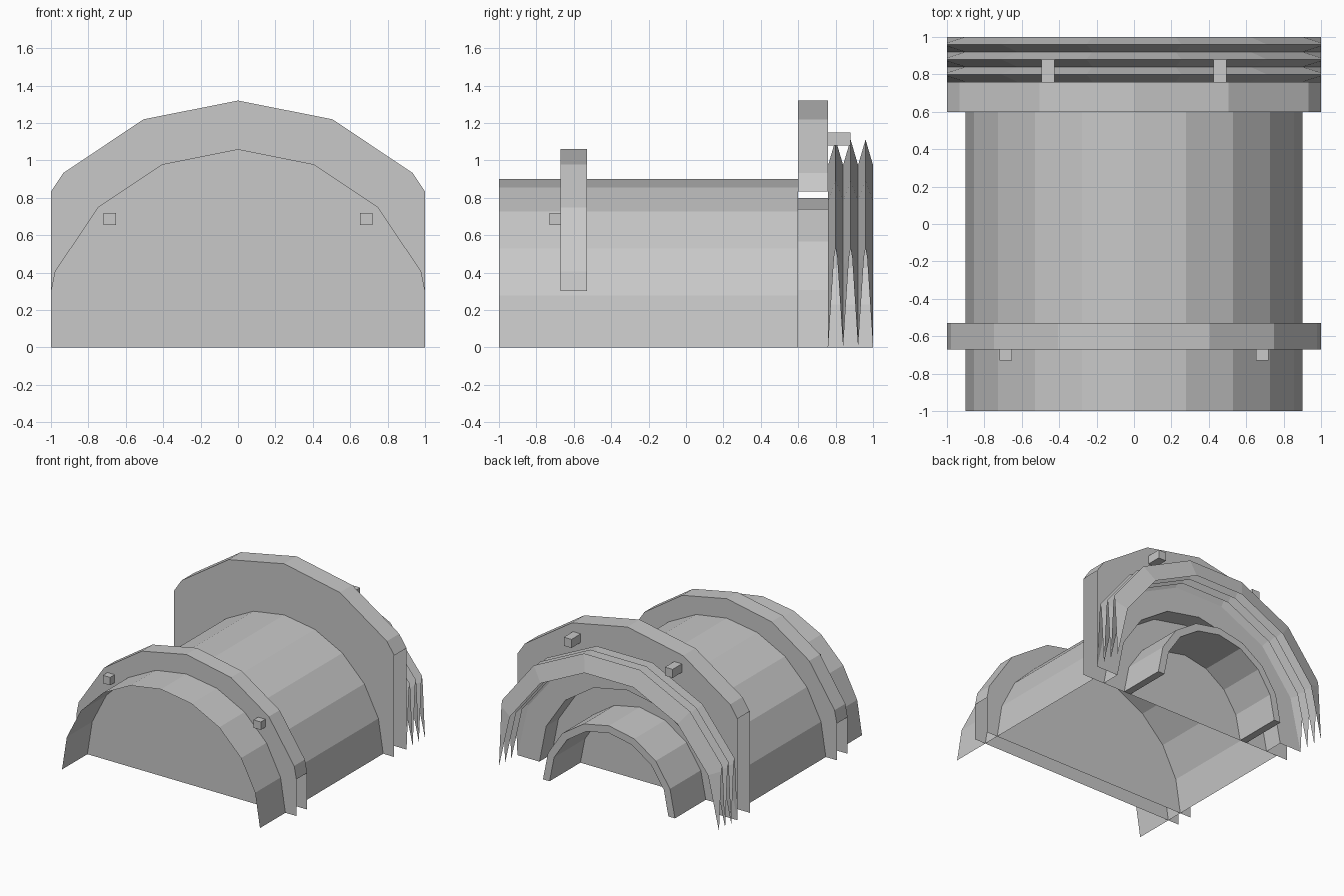
import bpy, bmesh
from math import cos, sin, pi

if "Cube" in bpy.data.objects:
    bpy.data.objects.remove(bpy.data.objects["Cube"])

grey = bpy.data.materials.new("plain_grey")
grey.diffuse_color = (0.58, 0.58, 0.58, 1)
grey.use_nodes = True
grey.node_tree.nodes["Principled BSDF"].inputs["Base Color"].default_value = grey.diffuse_color


def finish(name, bm):
    mesh = bpy.data.meshes.new(name)
    bm.to_mesh(mesh)
    bm.free()
    mesh.materials.append(grey)
    bpy.context.collection.objects.link(bpy.data.objects.new(name, mesh))


def arch(name, profile, sides, cap_start=False, cap_end=False, feet=False):
    """Sweep (radius, y) points over a half circle, then trim at x = +-1."""
    bm = bmesh.new()
    angles = [pi * i / sides for i in range(sides + 1)]
    rings = [[bm.verts.new((r * cos(a), y, r * sin(a))) for a in angles]
             for r, y in profile]
    for a, b in zip(rings, rings[1:]):
        for i in range(sides):
            bm.faces.new((a[i], b[i], b[i + 1], a[i + 1]))
    if cap_start:
        bm.faces.new(rings[0])
    if cap_end:
        bm.faces.new(rings[-1][::-1])
    if feet:
        bm.faces.new([ring[0] for ring in reversed(rings)])
        bm.faces.new([ring[-1] for ring in rings])
    for side in (-1, 1):
        bmesh.ops.bisect_plane(bm, geom=bm.verts[:] + bm.edges[:] + bm.faces[:],
                               dist=1e-5, plane_co=(side, 0, 0),
                               plane_no=(side, 0, 0), clear_outer=True)
    finish(name, bm)


def block(name, x, y, z):
    """Box given by its (min, max) range on each axis."""
    bm = bmesh.new()
    bmesh.ops.create_cube(bm, size=1)
    for v in bm.verts:
        v.co = [lo + (c + 0.5) * (hi - lo) for c, (lo, hi) in zip(v.co, (x, y, z))]
    finish(name, bm)


# Long vaulted shell, open at the front and underneath
arch("tunnel_shell", [(0.9, -1), (0.9, 0.6)], 10)

# Front collar: two plates joined by a rim
arch("front_collar", [(1.06, -0.67), (1.06, -0.53)], 8, cap_start=True, cap_end=True)

# Tall rear collar with an arched recess in its back
arch("rear_collar", [(1.32, 0.6), (1.32, 0.76), (0.8, 0.76), (0.8, 0.6)], 8,
     cap_start=True)

# Folded bellows at the back
arch("bellows", [(1.14 if i % 2 else 1.0, 0.76 + 0.04 * i) for i in range(7)], 7)

# Inner door frame standing in the bellows
arch("door_frame", [(0.6, 0.6), (0.6, 1), (0.54, 1), (0.54, 0.6)], 8, feet=True)

# Small lamps on both collars
for side, label in ((-1, "left"), (1, "right")):
    fx, rx = side * 0.685, side * 0.46
    block("front_lamp_" + label, (fx - 0.033, fx + 0.033), (-0.73, -0.67), (0.655, 0.72))
    block("rear_lamp_" + label, (rx - 0.035, rx + 0.035), (0.76, 0.88), (1.08, 1.15))
